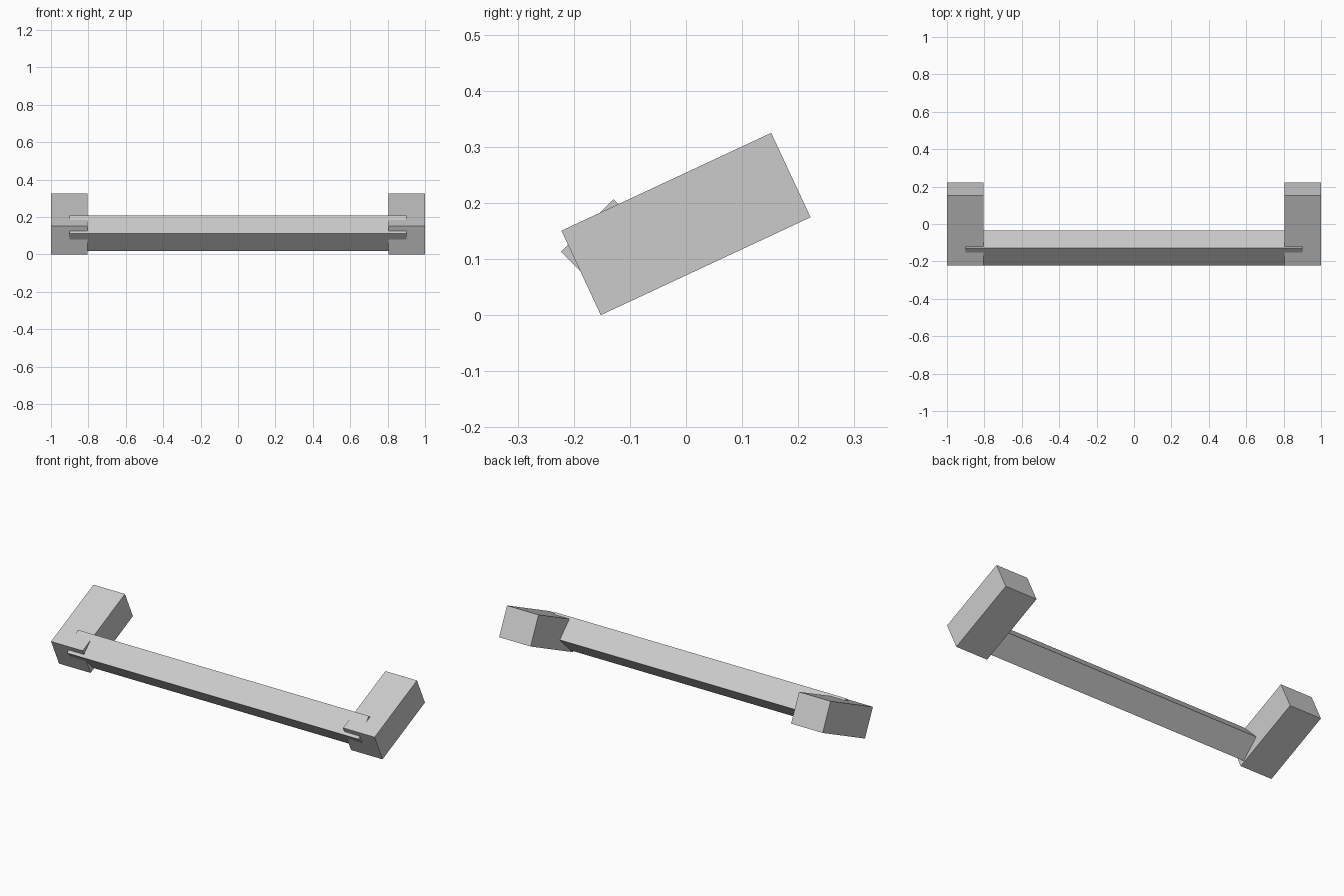
import bpy
from math import radians

if "Cube" in bpy.data.objects:
    bpy.data.objects.remove(bpy.data.objects["Cube"])

# Single flat grey
grey = bpy.data.materials.new("light_grey")
grey.diffuse_color = (0.6, 0.6, 0.6, 1)
grey.use_nodes = True
grey.node_tree.nodes["Principled BSDF"].inputs["Base Color"].default_value = grey.diffuse_color


def box(name, centre, size, tilt):
    """Box of the given size, turned about the x axis."""
    bpy.ops.mesh.primitive_cube_add(size=1, location=centre, rotation=(radians(tilt), 0, 0))
    ob = bpy.context.object
    ob.name = name
    ob.scale = size
    ob.data.materials.append(grey)
    return ob


# Tilted end blocks
for side, label in ((-1, "left"), (1, "right")):
    box(label + "_end_block", (side * 0.9025, 0, 0.1625), (0.195, 0.4125, 0.166), 25)

# Square crossbar standing on its edge, sunk halfway into both blocks
box("crossbar", (0, -0.129, 0.113), (1.8, 0.1325, 0.1325), 45)
